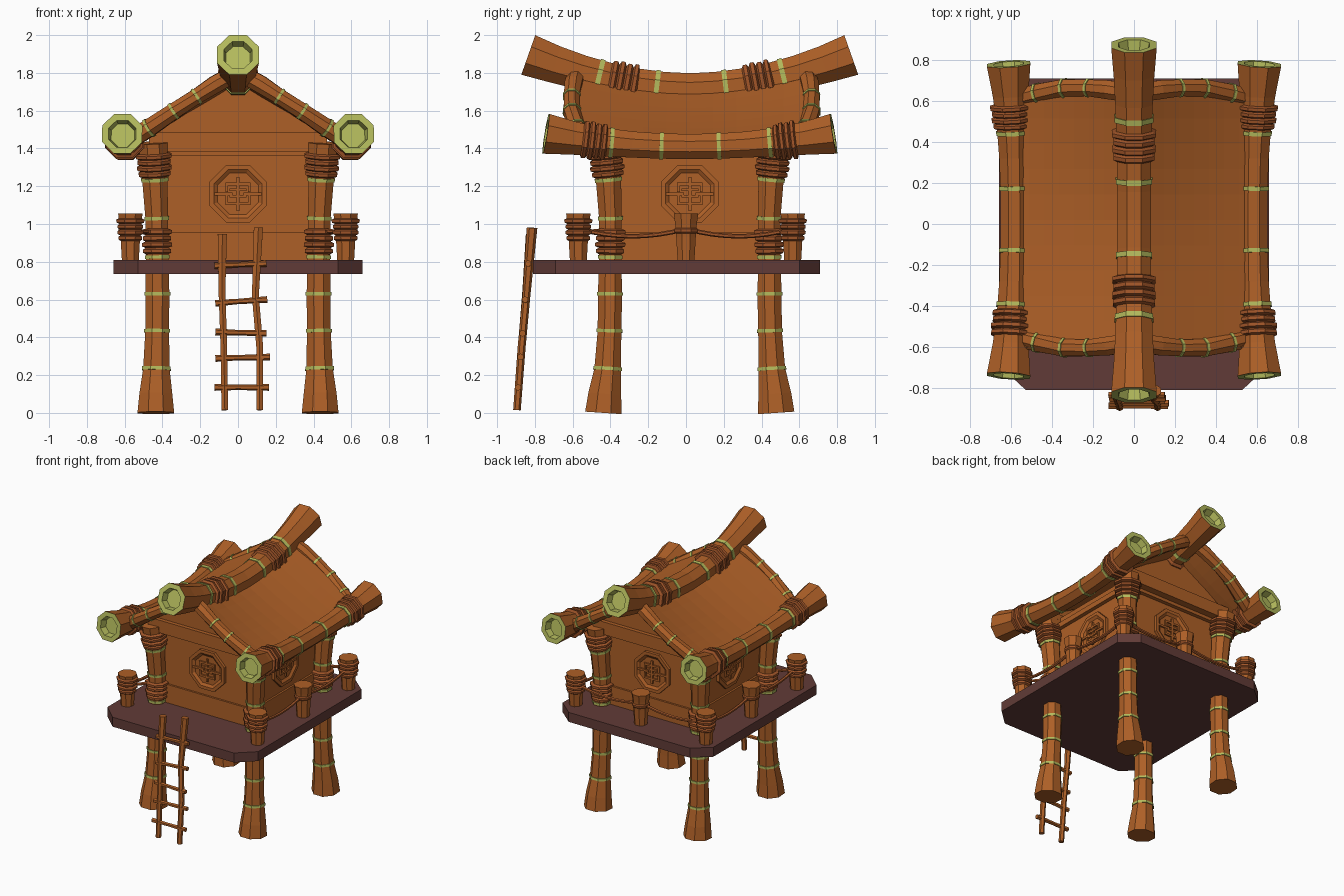
import bpy, bmesh, math
from mathutils import Vector, Matrix

if "Cube" in bpy.data.objects:
    bpy.data.objects.remove(bpy.data.objects["Cube"])

Y0 = 0.02  # the building's own centre line in y


def mat(name, rgb):
    m = bpy.data.materials.new(name)
    m.diffuse_color = (*rgb, 1)
    m.use_nodes = True
    m.node_tree.nodes["Principled BSDF"].inputs["Base Color"].default_value = m.diffuse_color
    return m


WOOD = mat("bamboo brown", (0.42, 0.115, 0.02))
ROPE = mat("rope brown", (0.36, 0.092, 0.022))
GREEN = mat("cut green", (0.46, 0.50, 0.11))
DECK = mat("deck dark brown", (0.12, 0.044, 0.038))


def finish(name, bm, mats):
    bmesh.ops.recalc_face_normals(bm, faces=bm.faces)
    me = bpy.data.meshes.new(name)
    bm.to_mesh(me)
    bm.free()
    for m in mats:
        me.materials.append(m)
    ob = bpy.data.objects.new(name, me)
    bpy.context.collection.objects.link(ob)
    return ob


def box(name, lo, hi, m, matrix=None):
    bm = bmesh.new()
    bmesh.ops.create_cube(bm, size=1)
    for v in bm.verts:
        v.co = Vector([(lo[i] + hi[i]) / 2 + v.co[i] * (hi[i] - lo[i]) for i in range(3)])
    if matrix:
        bm.transform(matrix)
    return finish(name, bm, [m])


def tube(name, path, m=WOOD, sides=8, hollow=None, cut=GREEN):
    """Faceted tube through (x, y, z, radius) points; hollow=(ratio, depth) recesses the ends."""
    bm = bmesh.new()
    P = [Vector(p[:3]) for p in path]

    def ring(c, t, r):
        ref = Vector((0, 1, 0)) if abs(t.z) > 0.8 else Vector((0, 0, 1))
        u = ref.cross(t).normalized()
        v = t.cross(u)
        return [bm.verts.new(c + r * (math.cos(a) * u + math.sin(a) * v))
                for a in [(k + 0.5) * 2 * math.pi / sides for k in range(sides)]]

    def join(a, b, mi=0):
        for k in range(sides):
            n = (k + 1) % sides
            bm.faces.new((a[k], a[n], b[n], b[k])).material_index = mi

    tang = [(P[min(i + 1, len(P) - 1)] - P[max(i - 1, 0)]).normalized() for i in range(len(P))]
    rings = [ring(P[i], tang[i], path[i][3]) for i in range(len(P))]
    for a, b in zip(rings, rings[1:]):
        join(a, b)
    for i, s in ((0, 1), (-1, -1)):
        last = rings[i]
        if hollow:
            r = path[i][3] * hollow[0]
            lip = ring(P[i], tang[i], r)
            floor = ring(P[i] + tang[i] * s * hollow[1], tang[i], r * 0.85)
            join(last, lip, 1)
            join(lip, floor, 1)
            last = floor
        bm.faces.new(last).material_index = 1 if hollow else 0
    return finish(name, bm, [m, cut])


def at(path, ax, val):
    """Point and radius on a path where coordinate ax equals val."""
    for a, b in zip(path, path[1:]):
        if min(a[ax], b[ax]) <= val <= max(a[ax], b[ax]):
            f = (val - a[ax]) / (b[ax] - a[ax])
            return [p + (q - p) * f for p, q in zip(a, b)]


def sleeve(name, path, ax, vals, grows, m):
    pts = [at(path, ax, v) for v in vals]
    tube(name, [(*p[:3], p[3] + g) for p, g in zip(pts, grows)], m)


def bands(name, path, ax, vals, w=0.018, g=0.006):
    for v in vals:
        sleeve(name + "_band", path, ax, (v - w / 2, v + w / 2), (g, g), GREEN)


def wrap(name, path, ax, lo, hi, n=4, g=0.022):
    w = (hi - lo) / n
    for k in range(n):
        a = lo + k * w
        h = g * (1 if k % 2 else 0.75)
        sleeve(name + "_rope_wrap", path, ax, (a, a + w * .25, a + w * .75, a + w), (0, h, h, 0), ROPE)


def ridge_z(y):
    return 1.715 + 0.18 * (abs(y - Y0) / 0.855) ** 1.8


def eave_z(y):
    return 1.41 + 0.068 * (abs(y - Y0) / 0.765) ** 2


# deck with cut corners
bm = bmesh.new()
outline = [(.53, -.81), (.66, -.69), (.66, .60), (.53, .71)]
outline += [(-x, y) for x, y in reversed(outline)]
f = bm.faces.new([bm.verts.new((x, y, 0.735)) for x, y in outline])
ext = bmesh.ops.extrude_face_region(bm, geom=[f])
bmesh.ops.translate(bm, vec=(0, 0, 0.075), verts=[v for v in ext["geom"] if isinstance(v, bmesh.types.BMVert)])
finish("deck", bm, [DECK])

# four bamboo posts
POST = [(.435, .457, 0, .105), (.435, .45, .1, .094), (.432, .435, .23, .076), (.428, .425, .43, .068),
        (.427, .422, .63, .069), (.428, .422, .82, .064), (.43, .42, 1.03, .065), (.44, .43, 1.23, .072),
        (.45, .45, 1.43, .084)]
for sx in (-1, 1):
    for sy in (-1, 1):
        p = [(sx * x, Y0 + sy * y, z, r) for x, y, z, r in POST]
        tube("post", p)
        bands("post", p, 2, (.235, .435, .63, .825, 1.03, 1.235))
        wrap("post_lower", p, 2, .84, .975)
        wrap("post_upper", p, 2, 1.25, 1.375)

# house walls, skirting and top beams
box("walls", (-.39, Y0 - .39, .8), (.39, Y0 + .39, 1.46), WOOD)
box("skirting", (-.405, Y0 - .405, .8), (.405, Y0 + .405, .955), WOOD)
box("wall_plate", (-.42, Y0 - .42, 1.36), (.42, Y0 + .42, 1.40), WOOD)
for s in (-1, 1):
    y = Y0 + s * .425
    box("tie_beam", (-.47, y - .05, 1.385), (.47, y + .05, 1.485), WOOD)
    # gable triangle
    bm = bmesh.new()
    rows = [[bm.verts.new((x, y + d, z)) for x, z in ((-.48, 1.45), (.48, 1.45), (0, 1.765))] for d in (-.02, .02)]
    bm.faces.new(rows[0])
    bm.faces.new(rows[1])
    for k in range(3):
        bm.faces.new((rows[0][k], rows[0][(k + 1) % 3], rows[1][(k + 1) % 3], rows[1][k]))
    finish("gable", bm, [WOOD])

# octagonal lattice window on each wall
BARS = [(-.13, -.008, -.03, .008), (.03, -.008, .13, .008), (-.008, -.09, .008, .09),
        (-.06, .045, .06, .06), (-.06, -.06, .06, -.045), (-.045, -.02, .045, -.006), (-.045, .014, .045, .028)]
BARS += [(s * .06 - .007, b, s * .06 + .007, b + .05) for s in (-1, 1) for b in (-.06, .01)]
for k in range(4):
    M = Matrix.Translation((0, Y0, 1.16)) @ Matrix.Rotation(k * math.pi / 2, 4, 'Z')
    ob = tube("window_rim", [(0, -.38, 0, .165), (0, -.412, 0, .165)], hollow=(.84, .014), cut=WOOD)
    ob.data.transform(M)
    for a, b, c, d in BARS:
        box("window_bar", (a, -.41, b), (c, -.39, d), WOOD, M)

# saddle-shaped roof sheet
bm = bmesh.new()
NX, NY = 8, 10
grid = []
for j in range(NY + 1):
    y = -.60 + 1.24 * j / NY
    row = []
    for i in range(-NX, NX + 1):
        u = abs(i) / NX
        z = (ridge_z(y) + .02) * (1 - u) + (eave_z(y) + .03) * u - .05 * u * (1 - u)
        row.append(bm.verts.new((.585 * i / NX, y, z)))
    grid.append(row)
for a, b in zip(grid, grid[1:]):
    for i in range(2 * NX):
        bm.faces.new((a[i], a[i + 1], b[i + 1], b[i]))
roof = finish("roof_sheet", bm, [WOOD])
sol = roof.modifiers.new("thickness", 'SOLIDIFY')
sol.thickness, sol.offset = 0.035, -1

# ridge pole
ridge = []
for k in range(-6, 7):
    t = k / 6
    y = Y0 + .855 * t
    ridge.append((0, y, ridge_z(y), .09 + .03 * abs(t) ** 3))
tube("ridge_pole", ridge, hollow=(.68, .05))
bands("ridge", ridge, 1, (-.46, -.155, .21, .515), .025)
wrap("ridge_front", ridge, 1, -.405, -.255)
wrap("ridge_back", ridge, 1, .31, .46)

# eave poles
for s in (-1, 1):
    eave = []
    for k in range(-5, 6):
        t = k / 5
        y = Y0 + .762 * t
        eave.append((s * (.585 + .028 * t * t), y, eave_z(y), .072 + .043 * abs(t) ** 3))
    tube("eave_pole", eave, hollow=(.68, .05))
    bands("eave", eave, 1, (-.395, -.13, .175, .445), .02)
    wrap("eave_front", eave, 1, -.55, -.42)
    wrap("eave_back", eave, 1, .465, .585)
    # bamboo rafters along the gable edges
    for sy in (-1, 1):
        raf = [(s * x, .03 + sy * y, z, r) for x, y, z, r in
               ((.03, .61, 1.79, .048), (.12, .625, 1.74, .05), (.22, .635, 1.675, .044), (.34, .635, 1.597, .046),
                (.46, .61, 1.515, .05), (.56, .585, 1.45, .05))]
        tube("rafter", raf)
        bands("rafter", raf, 0, [s * x for x in (.22, .34, .47)], .012, .005)

# fence stakes around the deck
corners = [(s * .57, y) for s in (-1, 1) for y in (-.57, .565)]
for x, y in corners + [(-.57, 0), (.57, 0), (0, .565)]:
    p = [(x, y, .8, .048), (x, y, .93, .056), (x, y, 1.0, .062), (x, y, 1.055, .07)]
    tube("fence_stake", p)
    if (x, y) in corners:
        wrap("fence", p, 2, .91, 1.03, 4, .016)
    else:
        wrap("fence", p, 2, .95, .98, 1, .01)


# sagging fence ropes
def rope(a, b, sag):
    pts = []
    for k in range(9):
        t = k / 8
        pts.append((a[0] + (b[0] - a[0]) * t, a[1] + (b[1] - a[1]) * t, .975 - sag * 4 * t * (1 - t), .012))
    tube("fence_rope", pts, ROPE, 6)


for s in (-1, 1):
    rope((s * .57, -.57), (s * .57, 0), .04)
    rope((s * .57, 0), (s * .57, .565), .04)
    rope((s * .57, .565), (0, .565), .04)
    rope((s * .57, -.57), (s * .44, -.42), .015)

# ladder
tube("ladder_rail", [(-.07, -.895, .015, .02), (-.075, -.87, .35, .02), (-.085, -.845, .65, .021), (-.083, -.82, .945, .028)], WOOD, 6)
tube("ladder_rail", [(.115, -.895, .015, .02), (.115, -.87, .35, .021), (.092, -.845, .62, .021), (.108, -.815, .98, .028)], WOOD, 6)
for z, a, b, d in ((.135, -.125, .165, 0), (.292, -.12, .17, .004), (.425, -.12, .15, -.004), (.59, -.12, .155, .01), (.785, -.125, .15, .006)):
    y = -.9 + .082 * z
    tube("ladder_rung", [(a, y, z - d, .018), (0, y, z, .014), (b, y, z + d, .018)], WOOD, 6)
